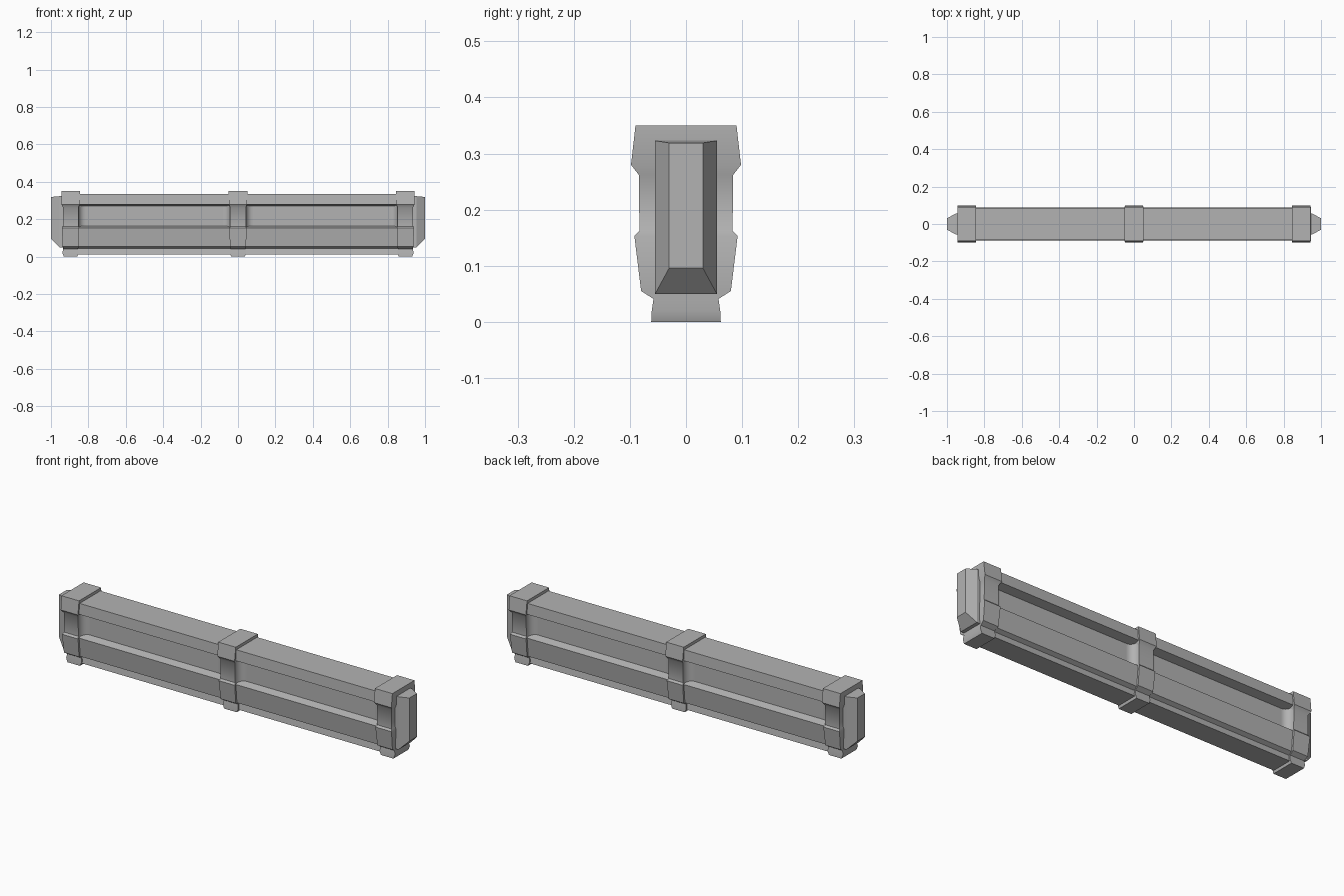
import bpy, bmesh, math

cube = bpy.data.objects.get("Cube")
if cube:
    bpy.data.objects.remove(cube, do_unlink=True)

grey = bpy.data.materials.new("concrete_grey")
grey.use_nodes = True
colour = (0.45, 0.45, 0.45, 1)
grey.diffuse_color = colour
bsdf = next(n for n in grey.node_tree.nodes if n.type == 'BSDF_PRINCIPLED')
bsdf.inputs["Base Color"].default_value = colour
bsdf.inputs["Roughness"].default_value = 0.8


def loft(name, rings, smooth_angle=None):
    """Skin a list of equal-length rings and close both ends."""
    bm = bmesh.new()
    loops = [[bm.verts.new(p) for p in ring] for ring in rings]
    for a, b in zip(loops, loops[1:]):
        for i in range(len(a)):
            j = (i + 1) % len(a)
            bm.faces.new((a[i], a[j], b[j], b[i]))
    bm.faces.new(loops[0])
    bm.faces.new(loops[-1])
    bmesh.ops.recalc_face_normals(bm, faces=bm.faces)
    mesh = bpy.data.meshes.new(name)
    bm.to_mesh(mesh)
    bm.free()
    mesh.materials.append(grey)
    ob = bpy.data.objects.new(name, mesh)
    bpy.context.collection.objects.link(ob)
    if smooth_angle:
        bpy.ops.object.select_all(action='DESELECT')
        ob.select_set(True)
        bpy.context.view_layer.objects.active = ob
        bpy.ops.object.shade_smooth_by_angle(angle=math.radians(smooth_angle))
    return ob


def level(cx, hx, hy, z):
    """Rectangular ring at height z."""
    return [(cx + sx * hx, sy * hy, z)
            for sx, sy in ((-1, -1), (1, -1), (1, 1), (-1, 1))]


# Long beam: half depth and height at each level
beam = [(0.055, 0.012), (0.05, 0.043), (0.07, 0.054), (0.083, 0.154),
        (0.045, 0.165), (0.045, 0.27), (0.089, 0.28), (0.085, 0.335)]
loft("beam", [level(0, 0.88, y, z) for y, z in beam])

# Three ribs clasping the beam: half width, half depth, height
rib = [(0.036, 0.062, 0), (0.044, 0.061, 0.02), (0.04, 0.058, 0.041),
       (0.043, 0.08, 0.055), (0.046, 0.092, 0.153), (0.041, 0.083, 0.162),
       (0.041, 0.084, 0.262), (0.049, 0.098, 0.28), (0.05, 0.09, 0.35)]
RIB_X = 0.895
for side, cx in (("right", -RIB_X), ("middle", 0), ("left", RIB_X)):
    loft(side + "_rib", [level(cx, *r) for r in rib], 40)

# Curved fillets where the recessed panels meet the ribs
R = 0.038
for label, cx, d in (("right_outer", -RIB_X, 1), ("right_inner", 0, -1),
                     ("left_inner", 0, 1), ("left_outer", RIB_X, -1)):
    arc = [(0.042 + R * (1 - math.cos(t)), 0.083 - R * math.sin(t))
           for t in (math.pi / 2 * k / 8 for k in range(9))]
    outline = [(0.02, 0.083)] + arc
    outline += [(x, -y) for x, y in reversed(outline)]
    loft(label + "_fillet",
         [[(cx + d * x, y, z) for x, y in outline] for z in (0.158, 0.274)], 40)

# Bevelled end caps: distance from centre, half depth, bottom, top
cap = [(0.88, 0.055, 0.05, 0.323), (0.955, 0.055, 0.05, 0.323),
       (1.0, 0.03, 0.096, 0.319)]
for side, s in (("right", -1), ("left", 1)):
    loft(side + "_end_cap",
         [[(s * x, -y, b), (s * x, y, b), (s * x, y, t), (s * x, -y, t)]
          for x, y, b, t in cap])
